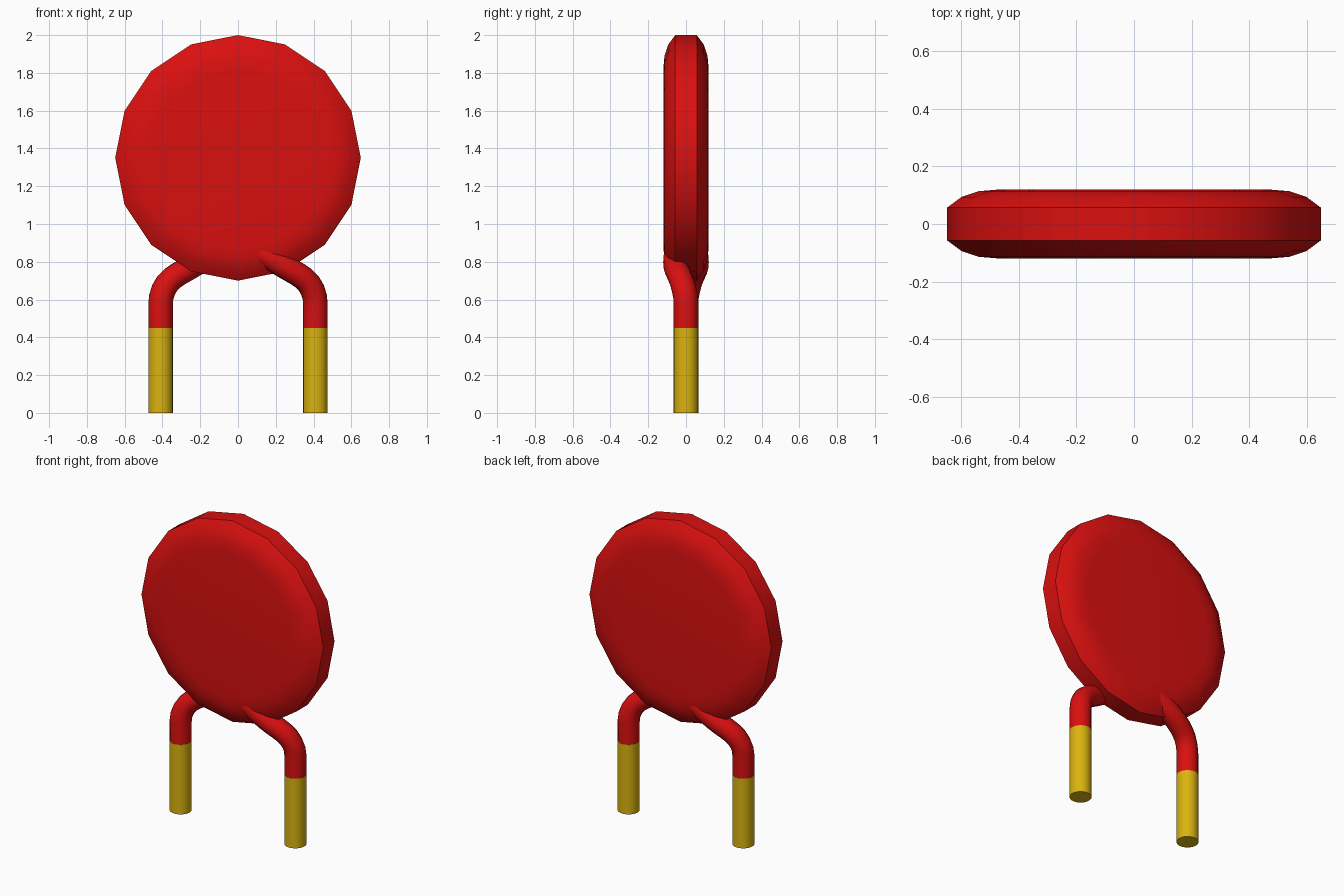
import bpy, bmesh, math
from mathutils import Matrix

cube = bpy.data.objects.get("Cube")
if cube:
    bpy.data.objects.remove(cube, do_unlink=True)


def material(name, colour):
    m = bpy.data.materials.new(name)
    m.diffuse_color = (*colour, 1)
    m.use_nodes = True
    bsdf = next(n for n in m.node_tree.nodes if n.type == 'BSDF_PRINCIPLED')
    bsdf.inputs["Base Color"].default_value = (*colour, 1)
    return m


RED = material("red coating", (0.70, 0.005, 0.005))
GOLD = material("gold wire", (0.70, 0.45, 0.005))
LEAD_RADIUS = 0.065
SPLIT = 0.45          # height where the coating ends


def activate(ob):
    bpy.ops.object.select_all(action='DESELECT')
    ob.select_set(True)
    bpy.context.view_layer.objects.active = ob


def smooth(ob, degrees=32):
    activate(ob)
    bpy.ops.object.shade_smooth_by_angle(angle=math.radians(degrees))


# Disc body: 16-sided rings along y, rounded towards both faces
half = [(0.65, 0.057), (0.60, 0.094), (0.54, 0.114), (0.47, 0.12)]   # radius, depth
profile = [(r, -y) for r, y in reversed(half)] + half
bm = bmesh.new()
SIDES = 16
rings = []
for r, y in profile:
    angles = [2 * math.pi * i / SIDES for i in range(SIDES)]
    rings.append([bm.verts.new((r * math.cos(a), y, 1.35 + r * math.sin(a))) for a in angles])
for a, b in zip(rings, rings[1:]):
    for i in range(SIDES):
        j = (i + 1) % SIDES
        bm.faces.new((a[i], a[j], b[j], b[i]))
bm.faces.new(rings[0])
bm.faces.new(rings[-1])
bmesh.ops.recalc_face_normals(bm, faces=bm.faces)
mesh = bpy.data.meshes.new("disc_body")
bm.to_mesh(mesh)
bm.free()
mesh.materials.append(RED)
disc = bpy.data.objects.new("disc_body", mesh)
bpy.context.collection.objects.link(disc)
smooth(disc)

# Centre line of the coated lead, from the wire up into the disc
PATH = [(0.41, 0, SPLIT), (0.41, 0, 0.575), (0.406, -0.003, 0.615), (0.394, -0.010, 0.652),
        (0.374, -0.019, 0.686), (0.347, -0.029, 0.713), (0.315, -0.039, 0.735),
        (0.28, -0.048, 0.755), (0.235, -0.055, 0.781), (0.19, -0.057, 0.808),
        (0.12, -0.054, 0.848), (0.04, -0.04, 0.89)]

# The two leads are half-turn copies, so one meets each face of the disc
for side, turn in (("left", 0), ("right", math.pi)):
    spin = Matrix.Rotation(turn, 4, 'Z')

    # Coated, bent part
    curve = bpy.data.curves.new(side + "_coated_lead", 'CURVE')
    curve.dimensions = '3D'
    curve.bevel_depth = LEAD_RADIUS
    curve.bevel_resolution = 4
    curve.use_fill_caps = True
    spline = curve.splines.new('POLY')
    spline.points.add(len(PATH) - 1)
    for p, co in zip(spline.points, PATH):
        p.co = (*co, 1)
    curve.materials.append(RED)
    lead = bpy.data.objects.new(side + "_coated_lead", curve)
    bpy.context.collection.objects.link(lead)
    activate(lead)
    bpy.ops.object.convert(target='MESH')
    lead = bpy.context.object
    lead.data.transform(spin)
    smooth(lead, 40)

    # Bare wire leg
    bpy.ops.mesh.primitive_cylinder_add(vertices=24, radius=LEAD_RADIUS, depth=SPLIT,
                                        location=spin @ Matrix.Translation((0.41, 0, SPLIT / 2)).translation)
    wire = bpy.context.object
    wire.name = side + "_bare_wire"
    wire.data.materials.append(GOLD)
    smooth(wire, 40)
